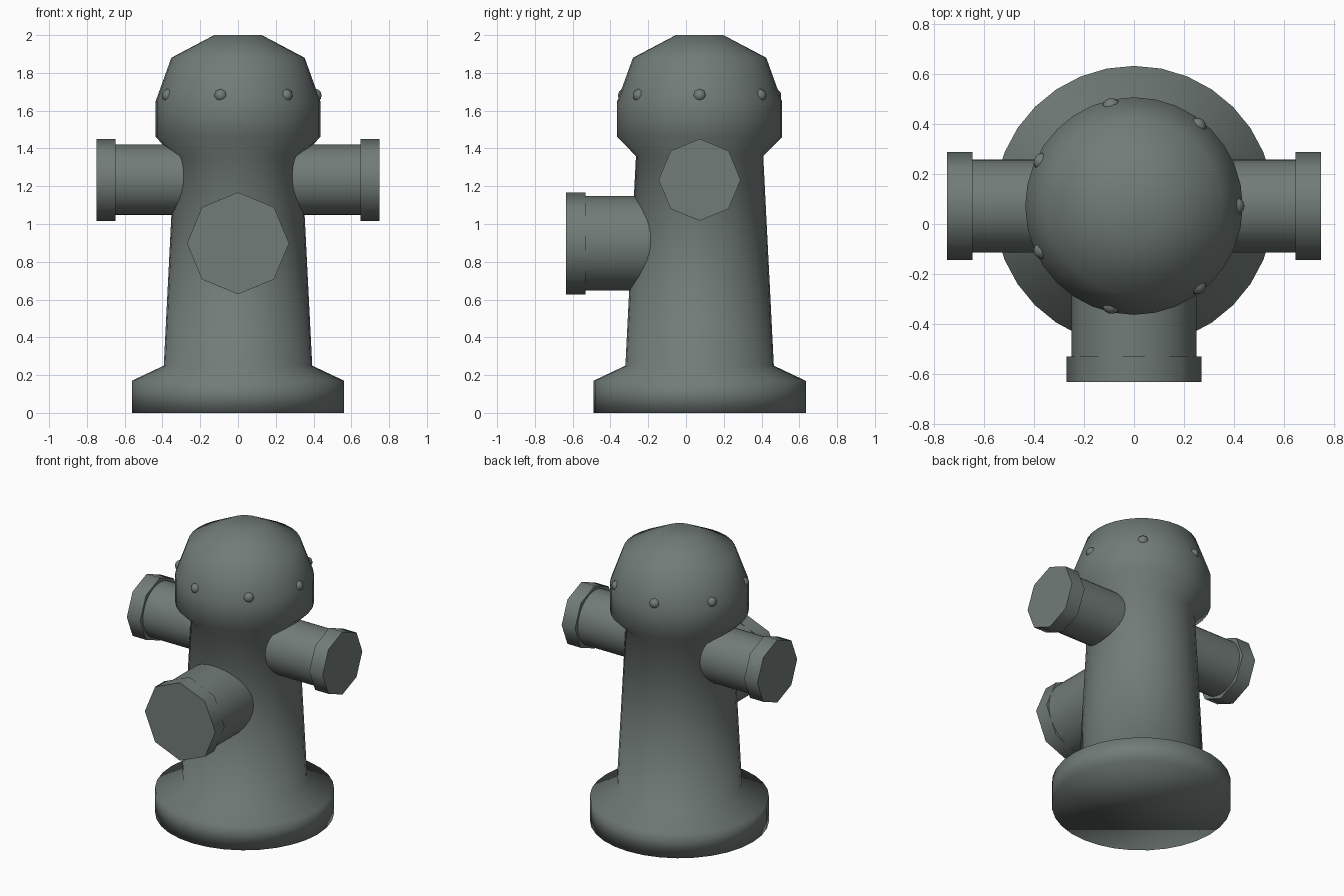
import bpy, bmesh, math
from mathutils import Matrix, Vector

if "Cube" in bpy.data.objects:
    bpy.data.objects.remove(bpy.data.objects["Cube"])

AXIS_Y = 0.072  # centre line of the standing body

# Dark green-grey cast iron
iron = bpy.data.materials.new("dark_iron")
iron.diffuse_color = (0.165, 0.2, 0.185, 1)
iron.use_nodes = True
iron.node_tree.nodes["Principled BSDF"].inputs["Base Color"].default_value = iron.diffuse_color


def add_object(name, bm, angle=None):
    bmesh.ops.recalc_face_normals(bm, faces=bm.faces[:])
    mesh = bpy.data.meshes.new(name)
    bm.to_mesh(mesh)
    bm.free()
    mesh.materials.append(iron)
    ob = bpy.data.objects.new(name, mesh)
    bpy.context.collection.objects.link(ob)
    bpy.ops.object.select_all(action='DESELECT')
    ob.select_set(True)
    bpy.context.view_layer.objects.active = ob
    if angle is None:
        bpy.ops.object.shade_smooth()
    else:
        bpy.ops.object.shade_smooth_by_angle(angle=math.radians(angle))
    return ob


def lathe(name, profile, centre, segments=32):
    bm = bmesh.new()
    rings = []
    for r, z in profile:
        rings.append([bm.verts.new((centre[0] + r * math.cos(a), centre[1] + r * math.sin(a), z))
                      for a in (2 * math.pi * i / segments for i in range(segments))])
    for low, high in zip(rings, rings[1:]):
        for i in range(segments):
            j = (i + 1) % segments
            bm.faces.new((low[i], low[j], high[j], high[i]))
    bm.faces.new(rings[0][::-1])
    bm.faces.new(rings[-1])
    return add_object(name, bm)


def rod(name, start, end, radius, segments):
    start, end = Vector(start), Vector(end)
    axis = end - start
    turn = Matrix.Rotation(math.pi / 2, 4, 'Y' if abs(axis.x) > abs(axis.y) else 'X')
    bm = bmesh.new()
    bmesh.ops.create_cone(bm, cap_ends=True, segments=segments, radius1=radius, radius2=radius,
                          depth=axis.length,
                          matrix=Matrix.Translation((start + end) / 2) @ turn)
    return add_object(name, bm, 60)


# Flanged foot, tapering barrel and domed head
lathe("hydrant_body",
      [(0.562, 0), (0.562, 0.17), (0.393, 0.25), (0.337, 1.36),
       (0.436, 1.46), (0.436, 1.65), (0.353, 1.88), (0.126, 2.0)],
      (0, AXIS_Y))

# Side outlets with eight-sided caps
for side, s in (("left", -1), ("right", 1)):
    rod(side + "_outlet", (0, AXIS_Y, 1.234), (s * 0.66, AXIS_Y, 1.234), 0.186, 32)
    rod(side + "_cap", (s * 0.648, AXIS_Y, 1.234), (s * 0.75, AXIS_Y, 1.234), 0.217, 8)

# Large front outlet with its cap
rod("front_outlet", (0, AXIS_Y, 0.898), (0, -0.535, 0.898), 0.25, 32)
rod("front_cap", (0, -0.532, 0.898), (0, -0.634, 0.898), 0.27, 8)

# Seven domed bolts around the head
bm = bmesh.new()
for k in range(7):
    a = 2 * math.pi * k / 7
    place = Matrix.Translation((0.406 * math.cos(a), AXIS_Y + 0.406 * math.sin(a), 1.68))
    bmesh.ops.create_uvsphere(bm, u_segments=8, v_segments=6, radius=0.037,
                              matrix=place @ Matrix.Rotation(a, 4, 'Z') @ Matrix.Rotation(math.pi / 2, 4, 'Y'))
add_object("head_bolts", bm)
